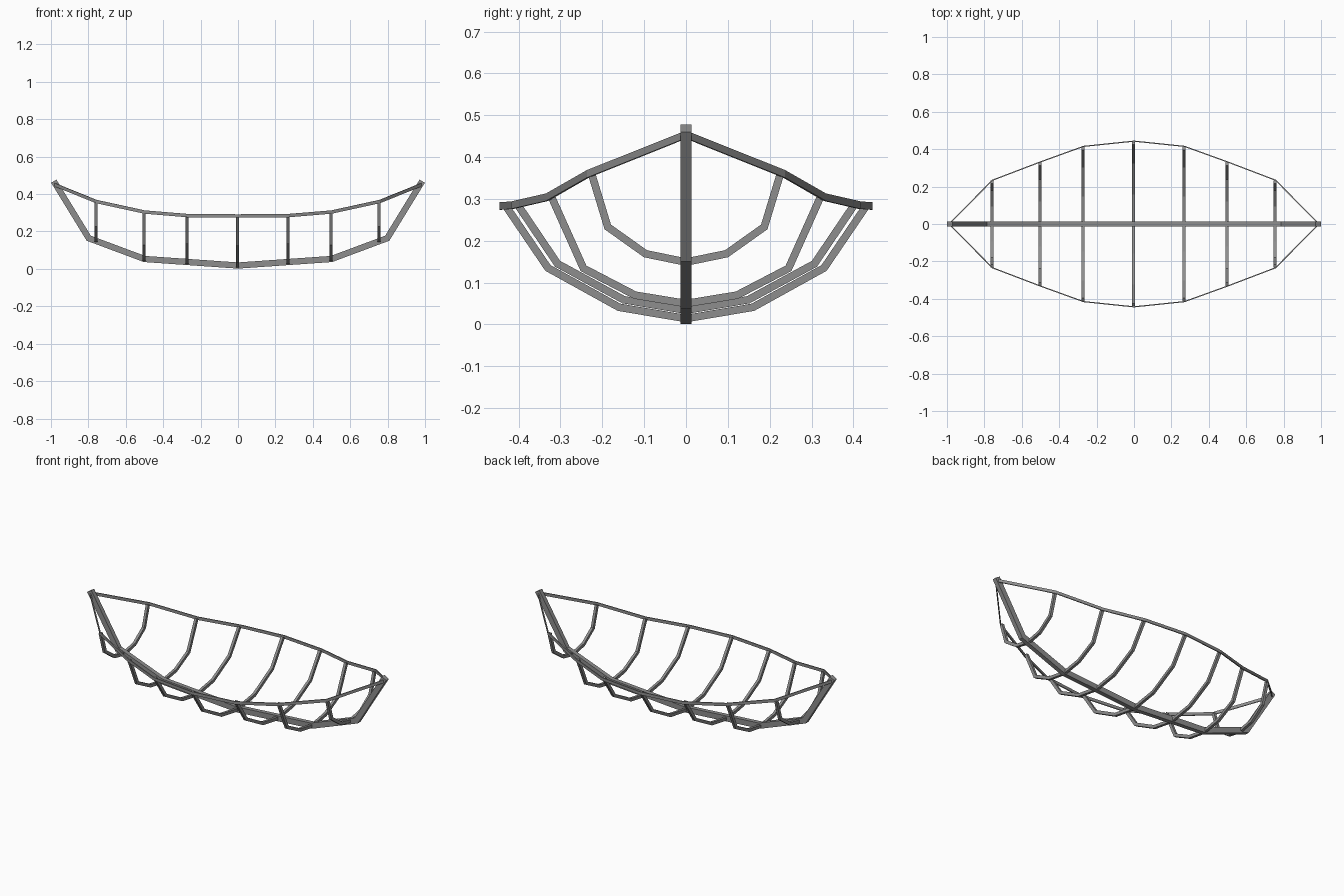
import bpy, bmesh
from mathutils import Vector

cube = bpy.data.objects.get("Cube")
if cube:
    bpy.data.objects.remove(cube)

GREY = (0.27, 0.27, 0.27, 1)
wood = bpy.data.materials.new("frame grey")
wood.use_nodes = True
wood.diffuse_color = GREY
wood.node_tree.nodes["Principled BSDF"].inputs["Base Color"].default_value = GREY


def beam(name, path, across, width, depth):
    """Sweep a rectangle along a path with mitred joints; width runs along 'across'."""
    pts = [Vector(p) for p in path]
    across = Vector(across)
    sides = [(b - a).cross(across).normalized() for a, b in zip(pts, pts[1:])]
    bm = bmesh.new()
    rings = []
    for i, p in enumerate(pts):
        before, after = sides[max(i - 1, 0)], sides[min(i, len(sides) - 1)]
        mitre = (before + after).normalized()
        mitre *= depth / 2 / mitre.dot(before)
        half = across * width / 2
        rings.append([bm.verts.new(p + c) for c in
                      (mitre + half, mitre - half, -mitre - half, -mitre + half)])
    for a, b in zip(rings, rings[1:]):
        for k in range(4):
            m = (k + 1) % 4
            bm.faces.new((a[k], a[m], b[m], b[k]))
    bm.faces.new(rings[0])
    bm.faces.new(rings[-1])
    bmesh.ops.recalc_face_normals(bm, faces=bm.faces)
    mesh = bpy.data.meshes.new(name)
    bm.to_mesh(mesh)
    bm.free()
    mesh.materials.append(wood)
    bpy.context.collection.objects.link(bpy.data.objects.new(name, mesh))


def mirrored(half, axis):
    """Extend a half path, starting on the centre plane, to both sides."""
    other = []
    for p in reversed(half[1:]):
        q = list(p)
        q[axis] = -q[axis]
        other.append(q)
    return other + list(half)


# Keel with raked stem and stern posts
keel = [(0, 0, 0.018), (0.5, 0, 0.053), (0.798, 0, 0.164), (0.985, 0, 0.469)]
beam("keel", mirrored(keel, 0), (0, 1, 0), 0.026, 0.033)

# Gunwales, thin strips running bow to stern
rail = [(0, 0.443, 0.283), (0.27, 0.415, 0.285), (0.5, 0.332, 0.304),
        (0.757, 0.234, 0.36), (0.985, 0.004, 0.452)]
for name, side in (("back_gunwale", 1), ("front_gunwale", -1)):
    path = [(x, y * side, z) for x, y, z in rail]
    beam(name, mirrored(path, 0), (0, 0, 1), 0.018, 0.006)

# Ribs: half sections from keel to gunwale, by station
sections = {
    0.0: [(0, 0.014), (0.16, 0.041), (0.33, 0.135), (0.432, 0.285)],
    0.27: [(0, 0.034), (0.149, 0.059), (0.307, 0.145), (0.403, 0.287)],
    0.5: [(0, 0.05), (0.122, 0.07), (0.245, 0.134), (0.322, 0.306)],
    0.757: [(0, 0.149), (0.097, 0.169), (0.187, 0.233), (0.225, 0.358)],
}
for station, half in sections.items():
    for end in ((1, -1) if station else (1,)):
        x = station * end - 0.003
        label = "middle" if not station else ("left" if end > 0 else "right")
        path = mirrored([(x, y, z) for y, z in half], 1)
        beam(f"{label}_rib_{round(station * 4)}", path, (1, 0, 0), 0.016, 0.018)
